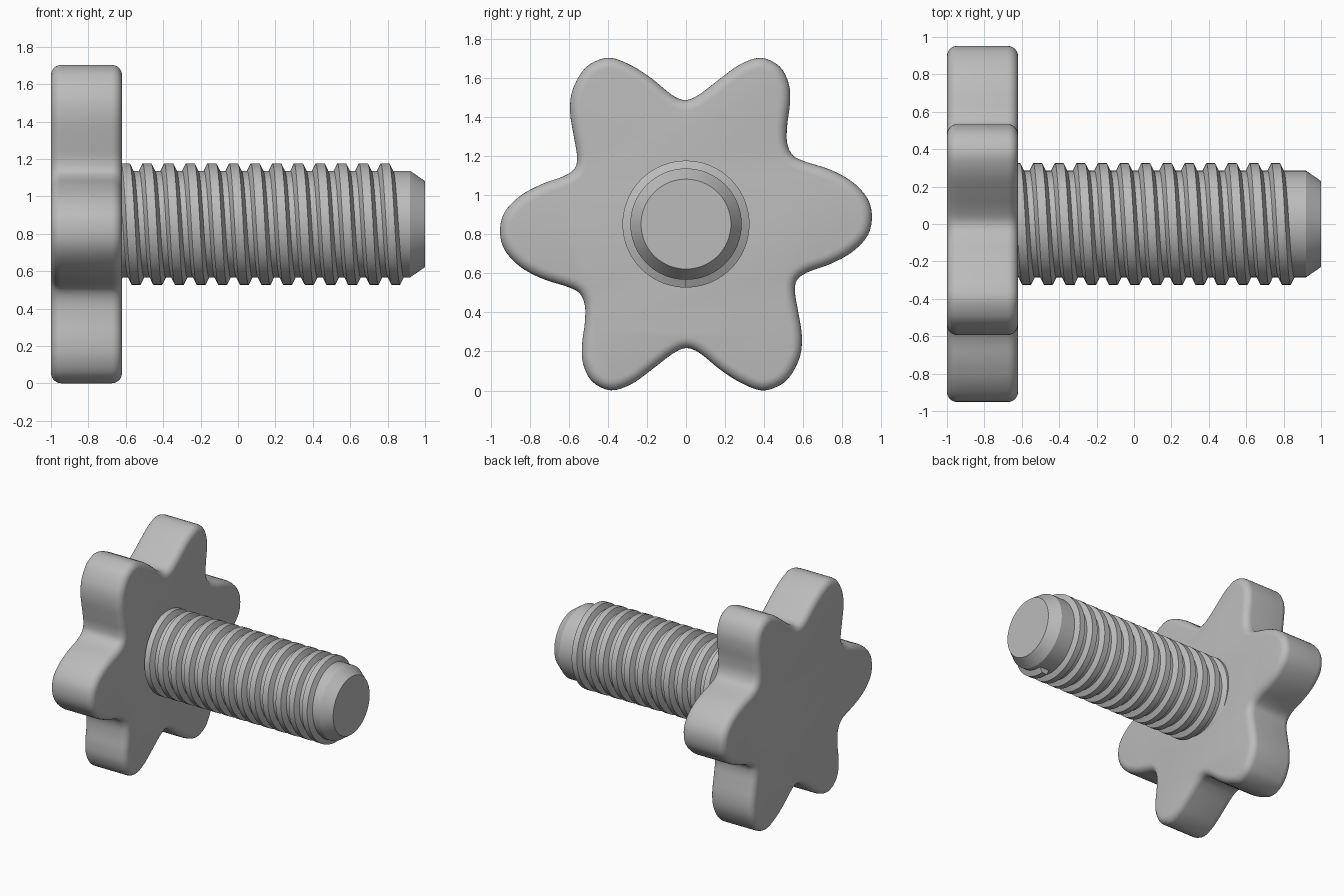
import bpy
import bmesh
from math import pi, sin, cos, radians
from mathutils import Vector

cube = bpy.data.objects.get("Cube")
if cube:
    bpy.data.objects.remove(cube, do_unlink=True)

AXIS_Z = 0.852        # height of the shaft axis
CORE, CREST = 0.285, 0.325
PITCH = 0.1157

# Single plain metal colour
metal = bpy.data.materials.new("plain grey")
metal.use_nodes = True
GREY = (0.5, 0.5, 0.5, 1)
metal.diffuse_color = GREY
metal.node_tree.nodes["Principled BSDF"].inputs["Base Color"].default_value = GREY


def loft(name, rings, angle):
    """Skin a row of equal closed rings, cap both ends, and shade smooth."""
    bm = bmesh.new()
    rows = [[bm.verts.new(p) for p in ring] for ring in rings]
    count = len(rows[0])
    for a, b in zip(rows, rows[1:]):
        for i in range(count):
            j = (i + 1) % count
            bm.faces.new((a[i], a[j], b[j], b[i]))
    bm.faces.new(rows[0])
    bm.faces.new(rows[-1])
    bmesh.ops.recalc_face_normals(bm, faces=bm.faces)
    mesh = bpy.data.meshes.new(name)
    bm.to_mesh(mesh)
    bm.free()
    mesh.shade_smooth()
    mesh.set_sharp_from_angle(angle=radians(angle))
    mesh.materials.append(metal)
    obj = bpy.data.objects.new(name, mesh)
    obj.location.z = AXIS_Z
    bpy.context.collection.objects.link(obj)
    return obj


def smooth_loop(points, steps):
    """Closed Catmull-Rom curve through the points."""
    result = []
    n = len(points)
    for i in range(n):
        a, b, c, d = (points[(i + k) % n] for k in (-1, 0, 1, 2))
        for s in range(steps):
            t = s / steps
            result.append(0.5 * (2 * b + (c - a) * t
                                 + (2 * a - 5 * b + 4 * c - d) * t ** 2
                                 + (3 * b - a - 3 * c + d) * t ** 3))
    return result


def inset(loop, dist):
    """Move a clockwise loop inward along its normals."""
    result = []
    for i, p in enumerate(loop):
        tangent = (loop[(i + 1) % len(loop)] - loop[i - 1]).normalized()
        result.append(p + dist * Vector((tangent.y, -tangent.x)))
    return result


# Knob: half of the six-lobed outline, the other half is turned by 180 degrees
half = [Vector(p) for p in (
    (0, .635), (.07, .665), (.174, .744), (.276, .817), (.384, .851),
    (.48, .806), (.527, .715), (.532, .617), (.518, .505), (.518, .415),
    (.547, .352), (.61, .32), (.737, .279), (.849, .218), (.926, .136),
    (.952, .045), (.931, -.057), (.849, -.144), (.737, -.205), (.624, -.246),
    (.568, -.287), (.558, -.35), (.573, -.442), (.593, -.57), (.583, -.68),
    (.532, -.78), (.471, -.83), (.384, -.851), (.276, -.81), (.174, -.744),
    (.07, -.66))]
outline = smooth_loop(half + [-p for p in half], 4)
LEFT, RIGHT, ROUND, STEPS = -1, -0.62, 0.055, 6
section = []          # (x, inset) pairs across the rounded rim
for k in range(STEPS + 1):
    a = k / STEPS * pi / 2
    section.append((LEFT + ROUND * (1 - cos(a)), ROUND * (1 - sin(a))))
section += [(LEFT + RIGHT - x, d) for x, d in reversed(section)]
loft("knob", [[(x, p.x, p.y) for p in inset(outline, d)] for x, d in section], 40)


# Shaft: round core with a chamfered tip
def circle(x, r, sides=96):
    return [(x, r * cos(2 * pi * i / sides), r * sin(2 * pi * i / sides))
            for i in range(sides)]


loft("shaft", [circle(-0.7, CORE), circle(0.92, CORE), circle(1, 0.23)], 20)

# Thread: trapezoid ridge swept along a helix, ending at the underside
ridge = ((-0.05, CORE - 0.015), (-0.023, CREST), (0.023, CREST), (0.05, CORE - 0.015))
TURNS, SIDES = 13.25, 72
rings = []
for i in range(int(TURNS * SIDES) + 1):
    turn = 0.75 - TURNS + i / SIDES
    a = 2 * pi * turn
    x = 0.757 + PITCH * turn
    rings.append([(x + dx, r * cos(a), r * sin(a)) for dx, r in ridge])
loft("thread", rings, 25)
